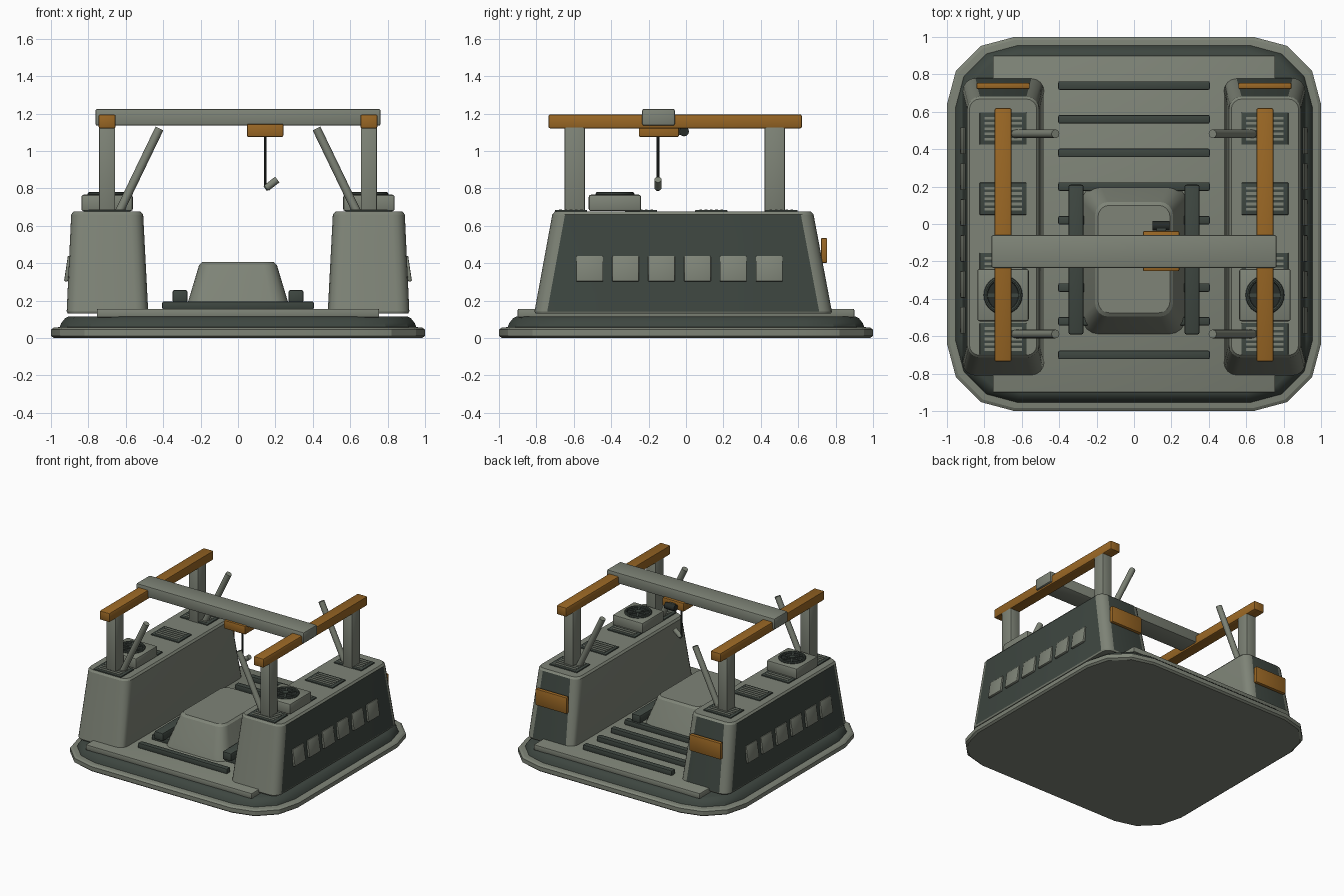
import bpy, bmesh, math
from mathutils import Vector, Matrix

cube = bpy.data.objects.get("Cube")
if cube:
    bpy.data.objects.remove(cube, do_unlink=True)


def material(name, rgb):
    m = bpy.data.materials.new(name)
    m.use_nodes = True
    m.diffuse_color = (*rgb, 1)
    m.node_tree.nodes["Principled BSDF"].inputs["Base Color"].default_value = (*rgb, 1)
    return m


GREY = material("warm_grey", (0.21, 0.23, 0.185))
DARK = material("dark_green_grey", (0.048, 0.062, 0.052))
ORANGE = material("ochre_orange", (0.32, 0.135, 0.018))
BLACK = material("near_black", (0.02, 0.025, 0.022))
made = []


def finish(name, bm, mats, rule=None):
    bmesh.ops.recalc_face_normals(bm, faces=bm.faces)
    bm.normal_update()
    if rule:
        for f in bm.faces:
            f.material_index = rule(f)
    mesh = bpy.data.meshes.new(name)
    bm.to_mesh(mesh)
    bm.free()
    for m in mats:
        mesh.materials.append(m)
    ob = bpy.data.objects.new(name, mesh)
    bpy.context.collection.objects.link(ob)
    made.append(ob)
    return ob


def box(name, centre, size, mat, bevel=0.0, rot=None):
    bm = bmesh.new()
    bmesh.ops.create_cube(bm, size=1)
    bmesh.ops.scale(bm, vec=size, verts=bm.verts)
    if bevel:
        bmesh.ops.bevel(bm, geom=bm.edges[:], offset=bevel, segments=2,
                        profile=0.5, affect='EDGES')
    if rot:
        bmesh.ops.rotate(bm, matrix=rot, verts=bm.verts)
    bmesh.ops.translate(bm, vec=centre, verts=bm.verts)
    return finish(name, bm, [mat])


def rod(name, a, b, radius, mat, sides=16):
    a, b = Vector(a), Vector(b)
    bm = bmesh.new()
    turn = (b - a).to_track_quat('Z', 'Y').to_matrix().to_4x4()
    bmesh.ops.create_cone(bm, cap_ends=True, segments=sides, radius1=radius, radius2=radius,
                          depth=(b - a).length, matrix=Matrix.Translation((a + b) / 2) @ turn)
    return finish(name, bm, [mat])


def loft(name, rings, mats, rule=None, steps=4):
    """Stack of rounded rectangles: (x0, x1, y0, y1, z, corner radius)."""
    bm = bmesh.new()
    loops = []
    for x0, x1, y0, y1, z, r in rings:
        corners = ((x1 - r, y1 - r), (x0 + r, y1 - r), (x0 + r, y0 + r), (x1 - r, y0 + r))
        loop = []
        for q, (cx, cy) in enumerate(corners):
            for k in range(steps + 1):
                t = math.pi / 2 * (q + k / steps)
                loop.append(bm.verts.new((cx + r * math.cos(t), cy + r * math.sin(t), z)))
        loops.append(loop)
    n = len(loops[0])
    for lo, hi in zip(loops, loops[1:]):
        for i in range(n):
            j = (i + 1) % n
            bm.faces.new((lo[i], lo[j], hi[j], hi[i]))
    bm.faces.new(loops[0])
    bm.faces.new(loops[-1])
    return finish(name, bm, mats, rule)


def ring(name, centre, major, minor, mat, around=24, sides=8):
    bm = bmesh.new()
    bmesh.ops.create_circle(bm, segments=sides, radius=minor,
                            matrix=Matrix.Translation((major, 0, 0)) @ Matrix.Rotation(math.pi / 2, 4, 'X'))
    bmesh.ops.spin(bm, geom=bm.edges[:], cent=(0, 0, 0), axis=(0, 0, 1),
                   angle=math.tau, steps=around, use_duplicate=False)
    bmesh.ops.remove_doubles(bm, verts=bm.verts, dist=0.0005)
    bmesh.ops.translate(bm, vec=centre, verts=bm.verts)
    return finish(name, bm, [mat])


def square(h, z, r):
    return (-h, h, -h, h, z, r)


# Base: grey rim, dark stepped skirt, deck plate
loft("base_rim", [square(0.985, 0, 0.35), square(1, 0.012, 0.36), square(1, 0.045, 0.36),
                  square(0.985, 0.055, 0.35), square(0.94, 0.06, 0.32)], [GREY], steps=3)
loft("base_skirt", [square(0.955, 0.055, 0.33), square(0.945, 0.08, 0.32),
                    square(0.925, 0.105, 0.31), square(0.905, 0.115, 0.3)], [DARK], steps=3)
box("deck_plate", (0, 0, 0.133), (1.51, 1.8, 0.045), GREY, 0.006)

# Deck ribs, side skids and central pod
for i in range(9):
    box("deck_rib", (0, -0.7 + 0.18 * i, 0.174), (0.81, 0.046, 0.044), DARK, 0.008)
for s in (1, -1):
    box("pod_skid", (s * 0.31, -0.19, 0.223), (0.08, 0.8, 0.066), DARK, 0.01)
loft("central_pod", [(-0.28, 0.28, -0.59, 0.21, 0.15, 0.09), (-0.265, 0.265, -0.575, 0.195, 0.2, 0.09),
                     (-0.208, 0.208, -0.495, 0.118, 0.39, 0.07),
                     (-0.192, 0.192, -0.475, 0.1, 0.405, 0.06)], [GREY])

for s in (1, -1):
    # Side tower: dark outer and rear panels
    def span(inner, outer):
        return (inner, outer) if s > 0 else (-outer, -inner)

    def panel(f):
        return int(abs(f.normal.z) < 0.4 and (f.normal.x * s > 0.99 or f.normal.y > 0.97))

    loft("side_tower", [(*span(0.485, 0.91), -0.805, 0.775, 0.13, 0.06),
                        (*span(0.48, 0.916), -0.81, 0.78, 0.142, 0.068),
                        (*span(0.507, 0.892), -0.715, 0.682, 0.66, 0.068),
                        (*span(0.52, 0.88), -0.702, 0.668, 0.675, 0.055)], [GREY, DARK], panel)

    # Slanted window shutters on the outer face
    tilt = Matrix.Rotation(-s * 0.15, 3, 'Y')
    for i in range(6):
        box("window_shutter", (s * 0.91, -0.515 + 0.192 * i, 0.37), (0.02, 0.143, 0.137),
            GREY, 0.005, tilt)

    # Roof vents with slats
    for i in range(4):
        y = -0.615 + 0.375 * i
        box("vent_frame", (s * 0.7, y, 0.677), (0.25, 0.172, 0.014), DARK, 0.003)
        for k in range(5):
            box("vent_slat", (s * 0.7, y - 0.056 + 0.028 * k, 0.684), (0.2, 0.014, 0.006), GREY)

    # Fan unit
    fx, fy = s * 0.7, -0.38
    box("fan_housing", (fx, fy, 0.722), (0.275, 0.28, 0.088), GREY, 0.012)
    rod("fan_well", (fx, fy, 0.76), (fx, fy, 0.769), 0.092, BLACK, 24)
    ring("fan_ring", (fx, fy, 0.77), 0.093, 0.011, DARK)
    rod("fan_hub", (fx, fy, 0.765), (fx, fy, 0.78), 0.024, DARK)
    for k in range(3):
        box("fan_blade", (fx, fy, 0.772), (0.175, 0.018, 0.006), DARK, 0,
            Matrix.Rotation(k * math.pi / 3, 3, 'Z'))

    # Gantry posts, braces and overhead rail
    for y in (-0.595, 0.475):
        box("gantry_post", (s * 0.7, y, 0.9), (0.087, 0.108, 0.47), GREY, 0.008)
        rod("gantry_brace", (s * 0.637, y + 0.007, 0.67), (s * 0.42, y + 0.007, 1.12), 0.023, GREY)
    box("overhead_rail", (s * 0.7, -0.058, 1.158), (0.092, 1.355, 0.075), ORANGE, 0.01)

    # Rear marker plate
    box("rear_marker", (s * 0.7, 0.738, 0.468), (0.285, 0.034, 0.135), ORANGE, 0.008)

# Cross beam, trolley, winch, cable and hook
box("cross_beam", (0, -0.147, 1.18), (1.525, 0.175, 0.09), GREY, 0.01)
box("hoist_trolley", (0.145, -0.145, 1.11), (0.195, 0.215, 0.07), ORANGE, 0.008)
rod("winch_drum", (0.1, -0.01, 1.104), (0.19, -0.01, 1.104), 0.026, BLACK)
box("winch_mount", (0.145, -0.035, 1.105), (0.05, 0.04, 0.04), DARK)
rod("hoist_cable", (0.145, -0.15, 0.81), (0.145, -0.15, 1.09), 0.007, BLACK, 8)
rod("hook_block", (0.153, -0.15, 0.803), (0.21, -0.15, 0.847), 0.019, GREY)
rod("hook_pin", (0.145, -0.15, 0.798), (0.157, -0.15, 0.807), 0.015, DARK)

# Smooth the rounded parts, keep hard edges
bpy.ops.object.select_all(action='DESELECT')
for ob in made:
    ob.select_set(True)
bpy.context.view_layer.objects.active = made[0]
bpy.ops.object.shade_smooth_by_angle(angle=math.radians(25))
